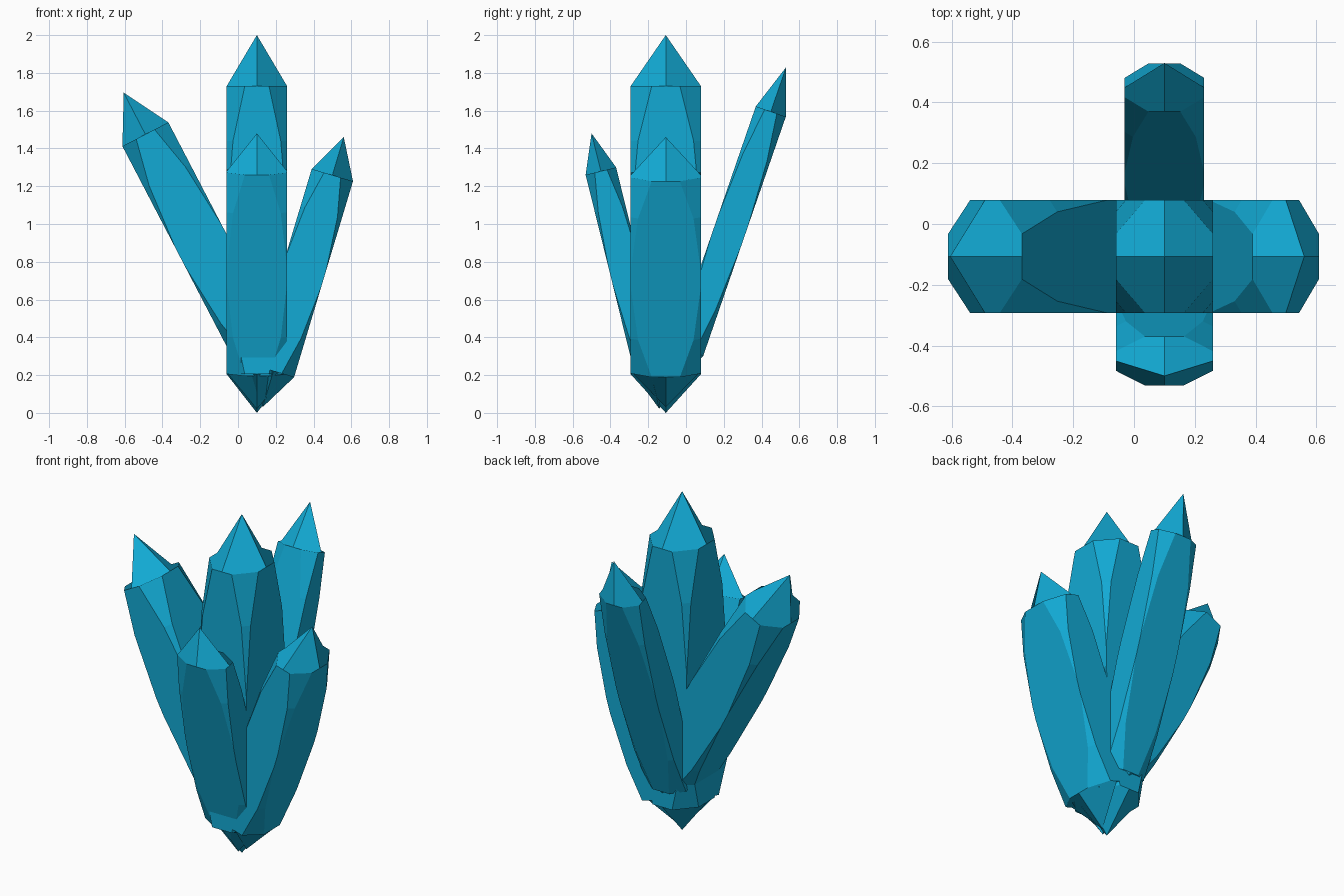
import bpy, bmesh
from mathutils import Vector

if "Cube" in bpy.data.objects:
    bpy.data.objects.remove(bpy.data.objects["Cube"])

mat = bpy.data.materials.new("crystal_blue")
mat.diffuse_color = (0.006, 0.40, 0.66, 1)
mat.use_nodes = True
mat.node_tree.nodes["Principled BSDF"].inputs["Base Color"].default_value = mat.diffuse_color

# Share of each side that stays flat along the shaft (the rest is chamfer)
SHAFT = [(0.0, 0.40), (0.19, 0.79), (0.46, 1.0), (0.54, 1.0), (0.81, 0.79), (1.0, 0.40)]


def section(w, d, f, z):
    """Chamfered rectangle, with a point in the middle of each side."""
    pts = [(w, 0), (w, d * f), (w * f, d), (0, d), (-w * f, d), (-w, d * f),
           (-w, 0), (-w, -d * f), (-w * f, -d), (0, -d), (w * f, -d), (w, -d * f)]
    return [Vector((x, y, z)) for x, y in pts]


def crystal(name, bottom, top, w, d, tip_low, tip_high):
    bottom, top = Vector(bottom), Vector(top)
    axis = top - bottom
    length = axis.length
    rot = Vector((0, 0, 1)).rotation_difference(axis)
    place = lambda p: rot @ p + bottom
    bm = bmesh.new()
    body = length - tip_low - tip_high
    rings = [[bm.verts.new(place(p)) for p in section(w, d, f, tip_low + t * body)]
             for t, f in SHAFT]
    # Shaft
    for a, b in zip(rings, rings[1:]):
        for i in range(12):
            j = (i + 1) % 12
            bm.faces.new((a[i], a[j], b[j], b[i]))
    # Pointed ends, one facet per quarter
    low, high = bm.verts.new(bottom), bm.verts.new(top)
    for q in range(0, 12, 3):
        idx = [(q + k) % 12 for k in range(4)]
        bm.faces.new([high] + [rings[-1][i] for i in idx])
        bm.faces.new([low] + [rings[0][i] for i in reversed(idx)])
    bmesh.ops.remove_doubles(bm, verts=bm.verts, dist=0.0005)
    bmesh.ops.recalc_face_normals(bm, faces=bm.faces)
    me = bpy.data.meshes.new(name)
    bm.to_mesh(me)
    bm.free()
    me.materials.append(mat)
    ob = bpy.data.objects.new(name, me)
    bpy.context.collection.objects.link(ob)


CX, CY = 0.10, -0.107
crystal("centre_crystal", (CX, CY, 0), (CX, CY, 2.0), 0.16, 0.186, 0.205, 0.27)
crystal("left_crystal", (0.205, CY, 0.14), (-0.605, CY, 1.695), 0.137, 0.186, 0.18, 0.248)
crystal("right_crystal", (0.13, CY, 0.03), (0.56, CY, 1.46), 0.114, 0.186, 0.20, 0.21)
crystal("front_crystal", (CX, -0.14, 0.02), (CX, -0.50, 1.48), 0.16, 0.083, 0.20, 0.206)
crystal("back_crystal", (CX, -0.05, 0.15), (CX, 0.53, 1.83), 0.131, 0.084, 0.19, 0.248)
